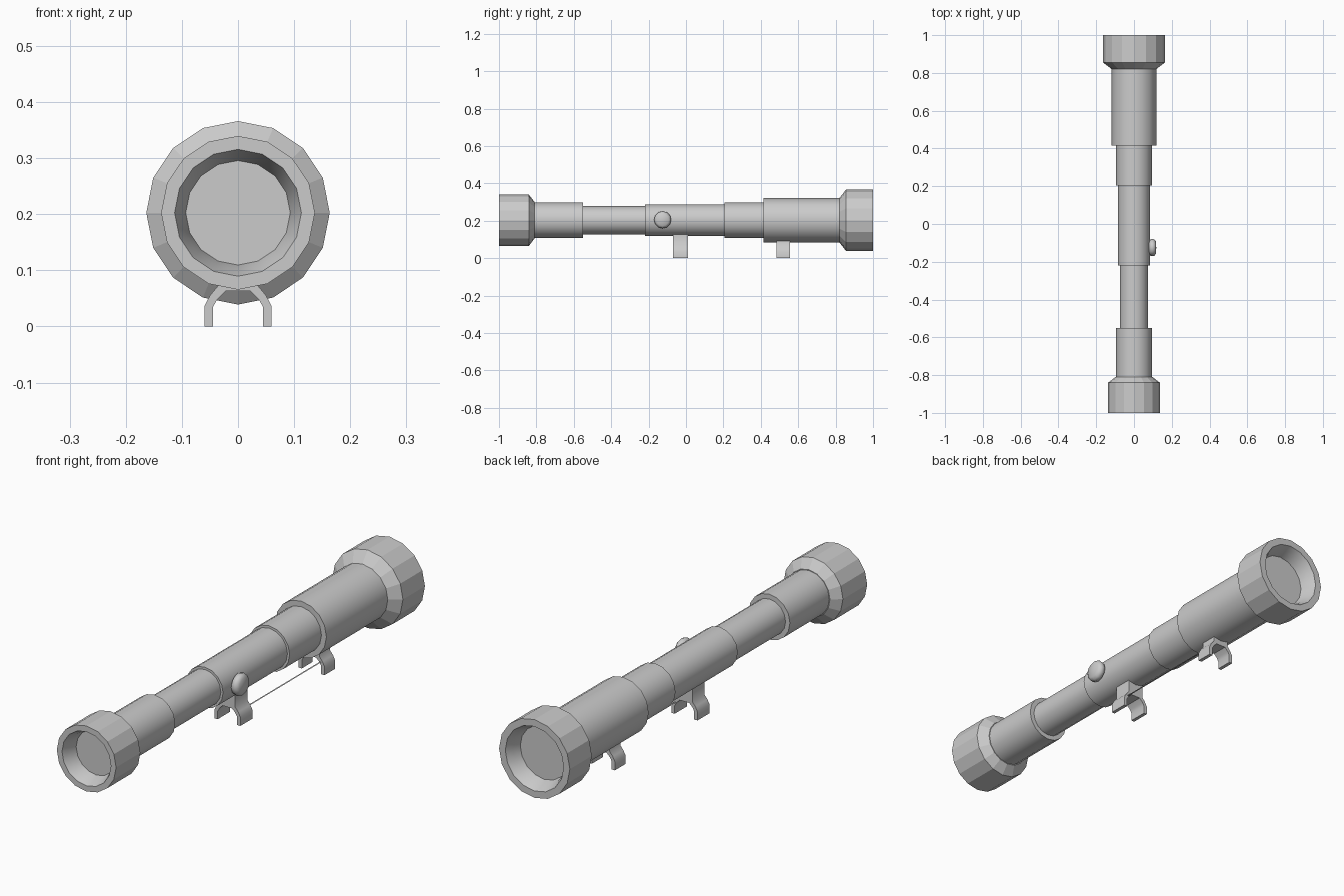
import bpy, bmesh, math
from mathutils import Vector

if "Cube" in bpy.data.objects:
    bpy.data.objects.remove(bpy.data.objects["Cube"])

CZ = 0.2025          # height of the optical axis
SIDES = 16


def finish(name, bm, smooth):
    bmesh.ops.remove_doubles(bm, verts=bm.verts, dist=1e-5)
    me = bpy.data.meshes.new(name)
    bm.to_mesh(me)
    bm.free()
    ob = bpy.data.objects.new(name, me)
    bpy.context.collection.objects.link(ob)
    if smooth:
        bpy.ops.object.select_all(action='DESELECT')
        ob.select_set(True)
        bpy.context.view_layer.objects.active = ob
        bpy.ops.object.shade_smooth_by_angle(angle=math.radians(smooth))
    return ob


def lathe(name, profile, smooth=0, sides=SIDES, axis='Y', origin=(0, 0, CZ)):
    """Spin (radius, distance) points around an axis through origin."""
    bm = bmesh.new()
    rings = []
    for r, d in profile:
        ring = []
        for k in range(sides):
            a = 2 * math.pi * k / sides
            u, v = r * math.sin(a), r * math.cos(a)
            p = (u, d, v) if axis == 'Y' else (d, -u, v)
            ring.append(bm.verts.new(Vector(p) + Vector(origin)))
        rings.append(ring)
    for a, b in zip(rings, rings[1:]):
        for k in range(sides):
            j = (k + 1) % sides
            bm.faces.new((a[k], a[j], b[j], b[k]))
    # collapse points on the axis, then drop the degenerate faces
    bmesh.ops.remove_doubles(bm, verts=bm.verts, dist=1e-5)
    bmesh.ops.recalc_face_normals(bm, faces=bm.faces)
    # outward check: on an open shell compare a side face with the radial direction
    f = max(bm.faces, key=lambda f: (f.calc_center_median() - Vector(origin)).cross(
        Vector((0, 1, 0) if axis == 'Y' else (1, 0, 0))).length)
    out = f.calc_center_median() - Vector(origin)
    out['XYZ'.index(axis)] = 0
    if len(profile) > 2 and f.normal.dot(out) < 0:
        bmesh.ops.reverse_faces(bm, faces=bm.faces)
    return finish(name, bm, smooth)


# telescoping tubes: one smooth stepped body
steps = [(0.095, -0.82, -0.55), (0.075, -0.55, -0.22), (0.085, -0.22, 0.205),
         (0.095, 0.205, 0.415), (0.118, 0.415, 0.83)]
lathe("telescoping_tube", [p for r, a, b in steps for p in ((r, a), (r, b))], 30)

# end caps: faceted bell outside, smooth funnel and lens inside
for name, s, end, shoulder, neck, neck_r in (
        ("eyepiece", 0.137, -1.0, -0.84, -0.81, 0.098),
        ("objective", 0.1635, 1.0, 0.855, 0.82, 0.118)):
    deep = end * 0.935
    lathe(name + "_cap", [(neck_r - 0.006, neck), (neck_r, neck), (s, shoulder),
                          (s, end), (s * 0.825, end)])
    funnel = lathe(name + "_funnel", [(s * 0.825, end), (s * 0.74, end * 0.97), (s * 0.68, deep)], 40)
    funnel.data.flip_normals()
    lens = lathe(name + "_lens", [(s * 0.68, deep), (0, deep)])
    if lens.data.polygons[0].normal.y * end < 0:
        lens.data.flip_normals()

# focus knob on the right side
lathe("focus_knob", [(0.028, 0.06), (0.028, 0.078), (0.043, 0.086), (0.046, 0.098),
                     (0.043, 0.108), (0.033, 0.116), (0, 0.118)],
      50, 12, 'X', (0, -0.125, 0.205))


# mounting brackets: forked feet under the tube
def bracket(name, y0, y1, top):
    half = [(0.036, top), (0.036, 0.072), (0.05, 0.055), (0.06, 0.036), (0.06, 0),
            (0.045, 0), (0.045, 0.034), (0.037, 0.048), (0.022, 0.063)]
    outline = half + [(-x, z) for x, z in reversed(half)]
    bm = bmesh.new()
    face = bm.faces.new([bm.verts.new((x, y0, z)) for x, z in outline])
    ext = bmesh.ops.extrude_face_region(bm, geom=[face], use_keep_orig=True)
    moved = [v for v in ext['geom'] if isinstance(v, bmesh.types.BMVert)]
    bmesh.ops.translate(bm, verts=moved, vec=(0, y1 - y0, 0))
    bmesh.ops.recalc_face_normals(bm, faces=bm.faces)
    finish(name, bm, 45)


bracket("front_bracket", -0.07, 0.01, 0.13)
bracket("rear_bracket", 0.485, 0.555, 0.1)

# thin flat strip joining the brackets
bm = bmesh.new()
bm.faces.new([bm.verts.new((x, y, 0.05)) for x, y in
              ((0.038, 0.0), (0.045, 0.0), (0.045, 0.5), (0.038, 0.5))])
finish("connecting_strip", bm, 0)
